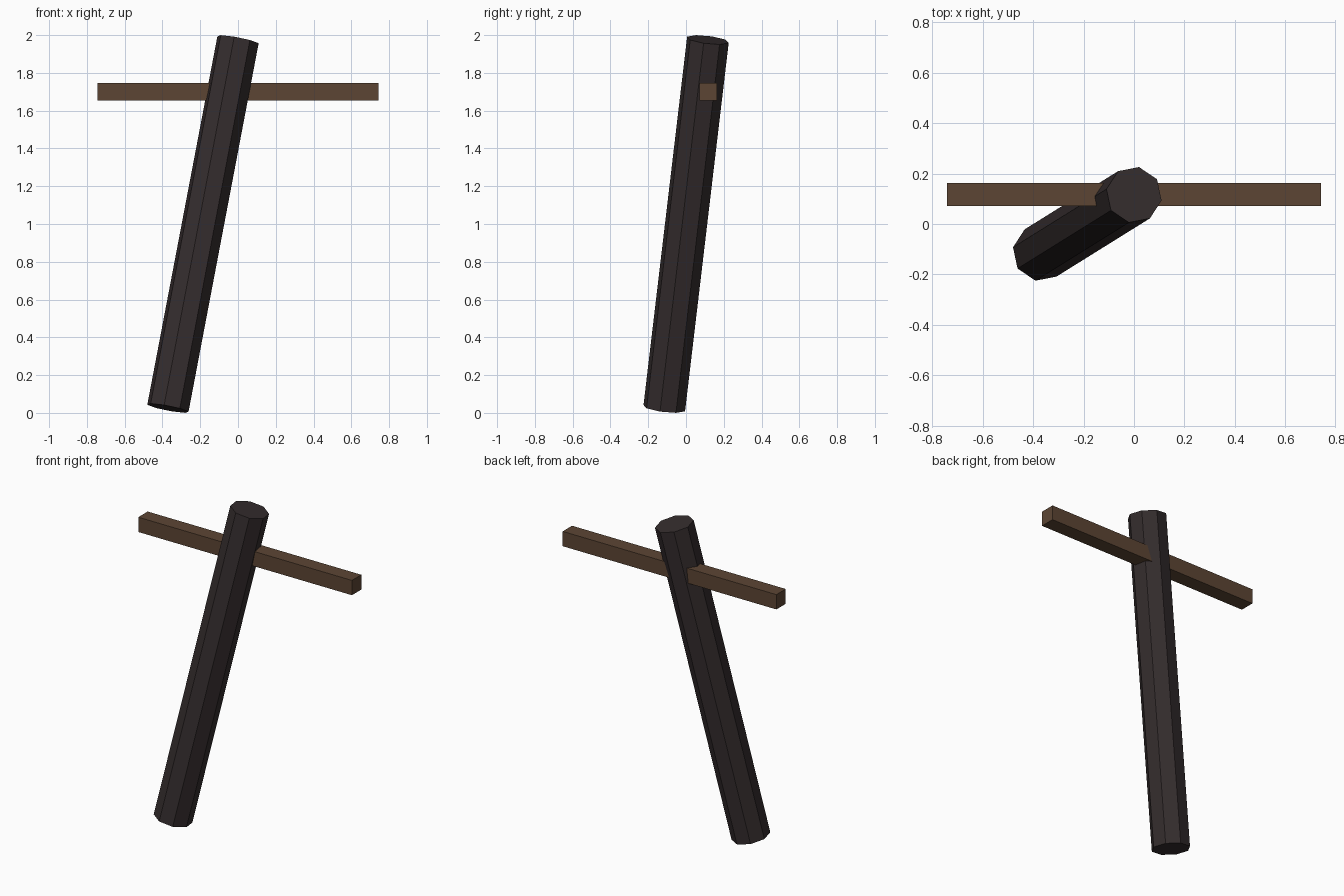
import bpy, math
from mathutils import Vector, Matrix

cube = bpy.data.objects.get("Cube")
if cube:
    bpy.data.objects.remove(cube, do_unlink=True)


def make_material(name, color):
    mat = bpy.data.materials.new(name)
    mat.use_nodes = True
    rgba = (*color, 1.0)
    mat.diffuse_color = rgba
    mat.node_tree.nodes["Principled BSDF"].inputs["Base Color"].default_value = rgba
    return mat


dark_wood = make_material("dark wood", (0.035, 0.026, 0.027))
brown_wood = make_material("brown wood", (0.107, 0.060, 0.034))

# Leaning eight-sided post
bottom, top = Vector((-0.371, -0.115, 0.025)), Vector((0, 0.116, 1.975))
axis = top - bottom
bpy.ops.mesh.primitive_cylinder_add(vertices=8, radius=0.113, depth=axis.length)
post = bpy.context.object
post.name = "leaning_post"
lean = Vector((0, 0, 1)).rotation_difference(axis).to_matrix().to_4x4()
post.matrix_world = (Matrix.Translation((bottom + top) / 2) @ lean
                     @ Matrix.Rotation(math.radians(-11), 4, "Z"))
post.data.materials.append(dark_wood)

# Level square crossbar through the post
bpy.ops.mesh.primitive_cube_add(size=1, location=(0, 0.117, 1.701))
bar = bpy.context.object
bar.name = "crossbar"
bar.scale = (1.486, 0.093, 0.093)
bar.data.materials.append(brown_wood)
